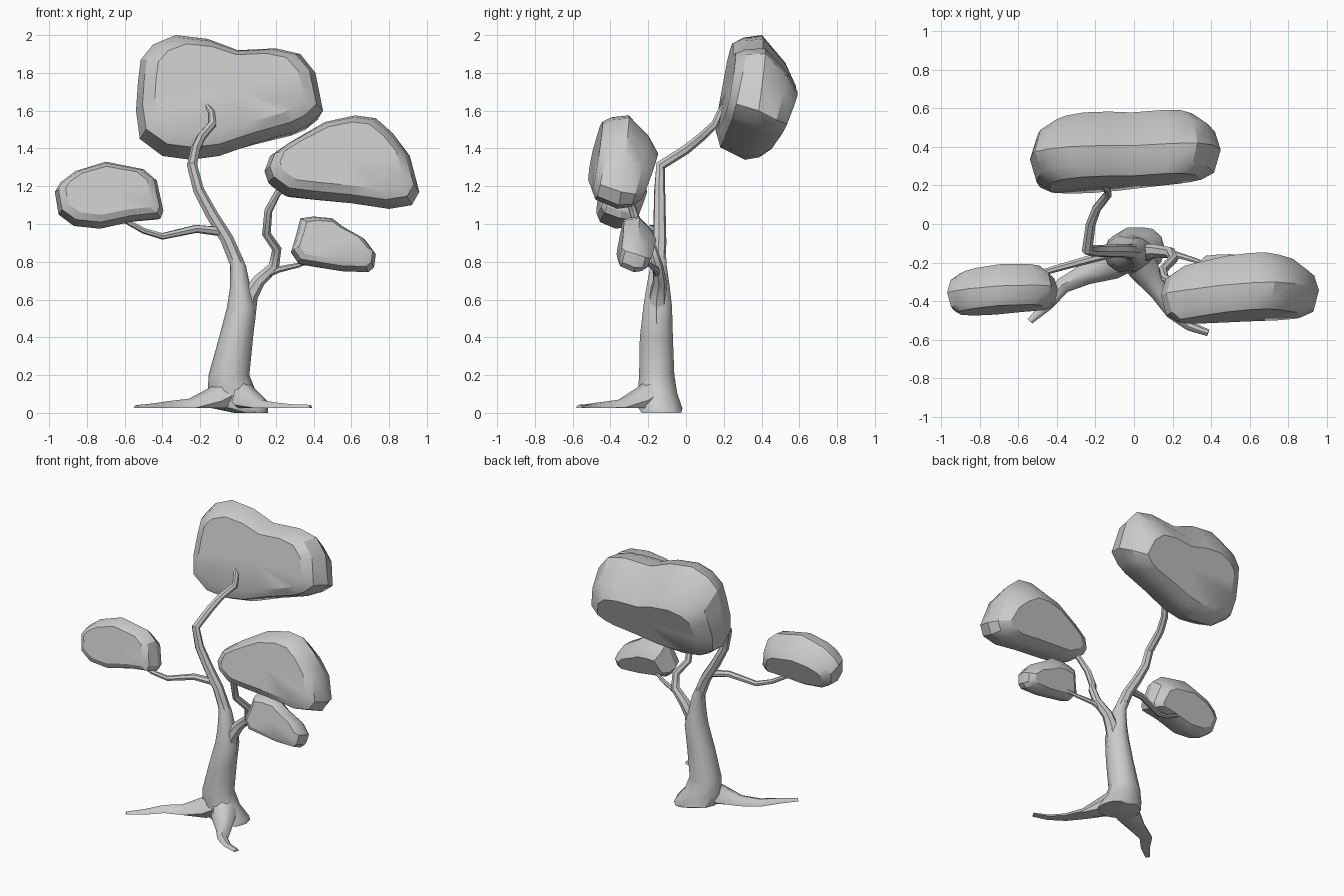
import bpy, bmesh, math
from mathutils import Vector


def finish(name, rings, cap_a, cap_b, angle=32):
    """Skin a list of equal-length vertex rings and close both ends."""
    bm = bmesh.new()
    loops = [[bm.verts.new(p) for p in ring] for ring in rings]
    n = len(loops[0])
    for a, b in zip(loops, loops[1:]):
        for i in range(n):
            j = (i + 1) % n
            bm.faces.new((a[i], a[j], b[j], b[i]))
    for loop, centre in ((loops[0], cap_a), (loops[-1], cap_b)):
        c = bm.verts.new(centre)
        for i in range(n):
            bm.faces.new((loop[i], loop[(i + 1) % n], c))
    bmesh.ops.recalc_face_normals(bm, faces=bm.faces[:])
    mesh = bpy.data.meshes.new(name)
    bm.to_mesh(mesh)
    bm.free()
    obj = bpy.data.objects.new(name, mesh)
    bpy.context.collection.objects.link(obj)
    bpy.ops.object.select_all(action='DESELECT')
    obj.select_set(True)
    bpy.context.view_layer.objects.active = obj
    bpy.ops.object.shade_smooth_by_angle(angle=math.radians(angle))
    return obj


def limb(name, path, sides=7, floor=None):
    """Tapered tube along (x, y, z, radius) points, optionally flattened on a floor."""
    pts = [Vector(p[:3]) for p in path]
    rings, side = [], None
    for i, p in enumerate(pts):
        t = (pts[min(i + 1, len(pts) - 1)] - pts[max(i - 1, 0)]).normalized()
        if side is None:
            side = t.orthogonal()
        side = (side - t * side.dot(t)).normalized()
        up = t.cross(side)
        ring = []
        for k in range(sides):
            a = math.tau * k / sides
            v = p + (side * math.cos(a) + up * math.sin(a)) * path[i][3]
            if floor is not None:
                v.z = max(v.z, floor)
            ring.append(v)
        rings.append(ring)
    return finish(name, rings, pts[0], pts[-1], 45)


# Leaf pad rings: depth fraction, width scale, height scale, height shift, forward lean
PAD = ((0, .80, .72, .07, .18), (.13, .93, .88, .04, .22), (.5, 1, 1, 0, .14),
       (.82, .94, .76, -.10, .28), (1, .76, .52, -.16, .40))


def foliage(name, outline, front, depth, skew=.05):
    """Leaf pad: a front-view outline lofted through leaning, shrinking rings in depth."""
    xs, zs = [p[0] for p in outline], [p[1] for p in outline]
    cx, cz = (min(xs) + max(xs)) / 2, (min(zs) + max(zs)) / 2
    h = max(zs) - min(zs)
    rings, caps = [], []
    for f, sx, sz, dz, lean in PAD:
        y, zc = front + f * depth, cz + dz * h
        rings.append([(cx + (x - cx) * sx, y + lean * (z - cz) * sz + skew * (x - cx),
                       zc + (z - cz) * sz) for x, z in outline])
        caps.append((cx, y, zc))
    return finish(name, rings, caps[0], caps[-1], 30)


# Trunk: flared horizontal sections (z, centre x, centre y, half width, half depth)
sections = [(0, .07, -.13, .09, .11), (.025, .01, -.135, .15, .122), (.1, -.03, -.15, .13, .11),
            (.2, -.048, -.155, .108, .098), (.4, -.01, -.157, .09, .092), (.56, .02, -.15, .078, .08),
            (.66, .012, -.148, .055, .066), (.78, 0, -.145, .042, .045), (.84, -.025, -.142, .035, .038)]
finish("trunk", [[(x + rx * math.cos(math.tau * k / 10), y + ry * math.sin(math.tau * k / 10), z)
                  for k in range(10)] for z, x, y, rx, ry in sections],
       (.07, -.13, 0), (-.025, -.142, .84), 40)

# Roots
limb("left_root", [(.0, -.14, .12, .09), (-.12, -.205, .055, .085), (-.25, -.26, .02, .056),
                   (-.37, -.32, .02, .042), (-.45, -.42, .02, .03), (-.54, -.505, .025, .016)],
     8, .025)
limb("right_root", [(-.02, -.13, .13, .08), (.05, -.235, .055, .08), (.13, -.35, .02, .05),
                    (.2, -.46, .02, .036), (.29, -.53, .02, .026), (.385, -.565, .025, .018)],
     8, .025)

# Branches
limb("main_branch", [(0, -.145, .72, .04), (-.005, -.145, .79, .04),
                     (-.06, -.14, .92, .036), (-.14, -.14, 1.05, .033), (-.21, -.14, 1.18, .03),
                     (-.243, -.135, 1.31, .028), (-.225, 0, 1.395, .026), (-.195, .08, 1.46, .024),
                     (-.135, .155, 1.53, .022), (-.14, .18, 1.59, .018), (-.18, .215, 1.65, .01)])
limb("left_branch", [(-.09, -.145, .96, .025), (-.22, -.18, .975, .022), (-.4, -.23, .935, .018),
                     (-.5, -.26, .965, .016), (-.6, -.28, 1.02, .014), (-.68, -.29, 1.06, .01)])
limb("right_branch", [(.04, -.15, .48, .05), (.06, -.15, .62, .046), (.11, -.14, .7, .036),
                      (.19, -.15, .775, .03), (.205, -.18, .87, .026), (.15, -.24, .95, .024),
                      (.16, -.28, 1.07, .022), (.21, -.31, 1.165, .019), (.3, -.33, 1.22, .012)])
limb("lower_right_branch", [(.14, -.15, .73, .022), (.22, -.16, .76, .017), (.32, -.19, .782, .013),
                            (.42, -.23, .82, .01)])

# Foliage pads
foliage("top_foliage", [(-.54, 1.6), (-.53, 1.75), (-.515, 1.87), (-.45, 1.95), (-.33, 2), (-.16, 1.98),
                        (0, 1.92), (.2, 1.93), (.33, 1.9), (.41, 1.8), (.45, 1.6), (.38, 1.53),
                        (.3, 1.49), (.1, 1.43), (-.1, 1.36), (-.25, 1.34), (-.4, 1.36), (-.52, 1.45)],
        .215, .31)
foliage("left_foliage", [(-.97, 1.17), (-.94, 1.22), (-.86, 1.28), (-.7, 1.33), (-.5, 1.29), (-.43, 1.23),
                         (-.395, 1.07), (-.41, 1.03), (-.55, 1.015), (-.73, .975), (-.87, .99),
                         (-.95, 1.05)], -.445, .2)
foliage("right_foliage", [(.14, 1.28), (.17, 1.36), (.27, 1.43), (.46, 1.54), (.62, 1.575), (.73, 1.56),
                          (.82, 1.48), (.91, 1.36), (.96, 1.17), (.92, 1.1), (.8, 1.08), (.6, 1.11),
                          (.4, 1.13), (.25, 1.15), (.16, 1.22)], -.48, .275)
foliage("small_foliage", [(.28, .85), (.31, .95), (.33, 1.03), (.4, 1.04), (.5, 1.03), (.55, .99),
                          (.67, .92), (.73, .84), (.72, .77), (.69, .745), (.55, .75), (.32, .79)],
        -.345, .16)
